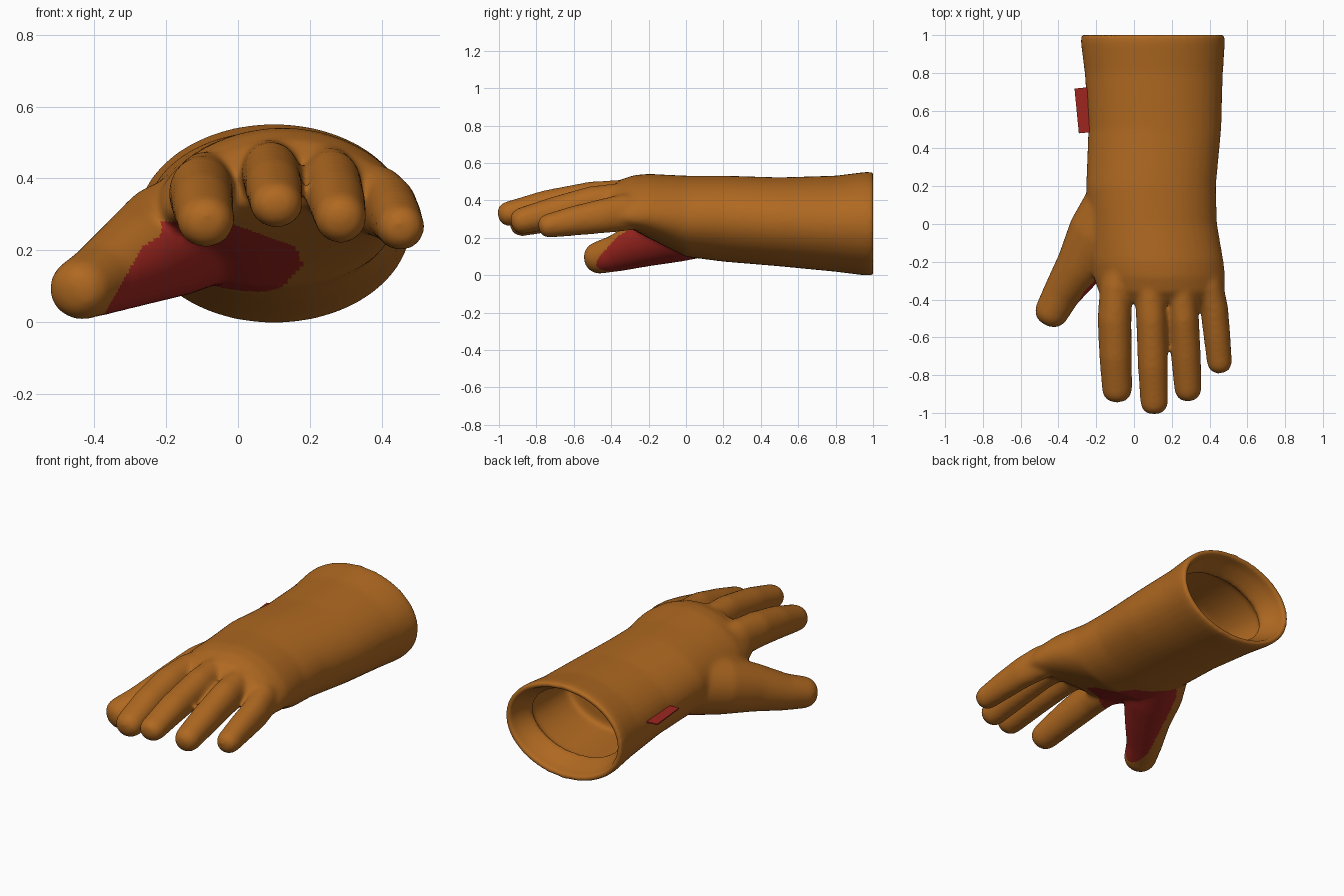
import bpy, bmesh, math
from mathutils import Vector

if "Cube" in bpy.data.objects:
    bpy.data.objects.remove(bpy.data.objects["Cube"])


def material(name, rgb):
    m = bpy.data.materials.new(name)
    m.use_nodes = True
    m.diffuse_color = (*rgb, 1)
    m.node_tree.nodes["Principled BSDF"].inputs["Base Color"].default_value = (*rgb, 1)
    return m


leather = material("tan leather", (0.43, 0.14, 0.015))
red = material("red patch", (0.34, 0.019, 0.014))
SIDES = 40
bm = bmesh.new()


def loft(rings):
    """Closed skin over a list of rings; each ring is (centre, side, up, arch)."""
    loops = []
    for c, side, up, arch in rings:
        loop = []
        for i in range(SIDES):
            a = math.tau * i / SIDES
            p = c + side * math.cos(a) + up * math.sin(a)
            p.z -= arch * math.cos(a) ** 2
            loop.append(bm.verts.new(p))
        loops.append(loop)
    faces = [bm.faces.new(loops[0]), bm.faces.new(loops[-1])]
    for a, b in zip(loops, loops[1:]):
        for i in range(SIDES):
            j = (i + 1) % SIDES
            faces.append(bm.faces.new((a[i], a[j], b[j], b[i])))
    bmesh.ops.recalc_face_normals(bm, faces=faces)


def digit(path):
    """Tapered tube through (x, y, z, width, height) points with a blunt rounded tip."""
    pts = [Vector(p[:3]) for p in path]
    rings = []
    for i, p in enumerate(path):
        d = (pts[min(i + 1, len(pts) - 1)] - pts[max(i - 1, 0)]).normalized()
        side = d.cross(Vector((0, 0, 1))).normalized()
        up = side.cross(d)
        rings.append((pts[i], side * p[3], up * p[4], 0))
    c, side, up, _ = rings[-1]
    for k in range(1, 8):
        a = k * math.pi / 15
        s = math.cos(a) ** 0.7
        rings.append((c + d * math.sin(a) * path[-1][4], side * s, up * s, 0))
    loft(rings)


# Palm and cuff: y, centre x, centre z, half width, half height, arch
body = [
    (-0.415, 0.15, 0.395, 0.29, 0.06, 0.07),
    (-0.36, 0.145, 0.40, 0.335, 0.108, 0.085),
    (-0.28, 0.135, 0.388, 0.35, 0.147, 0.075),
    (-0.2, 0.125, 0.37, 0.35, 0.172, 0.05),
    (0.0, 0.10, 0.315, 0.34, 0.217, 0.015),
    (0.2, 0.09, 0.302, 0.344, 0.23, 0),
    (0.5, 0.11, 0.285, 0.352, 0.238, 0),
    (0.8, 0.105, 0.275, 0.366, 0.257, 0),
    (0.96, 0.10, 0.275, 0.382, 0.277, 0),
    (1.004, 0.10, 0.275, 0.381, 0.276, 0),
]


def section(r, inset=0.0, y=None):
    ry, x, z, w, h, arch = r
    centre = Vector((x, ry if y is None else y, z))
    return (centre, Vector((w - inset, 0, 0)), Vector((0, 0, h - inset)), arch)


# The cuff folds back inside into a thick hem, with a wider hollow beyond it
outer = [section(r) for r in body]
lining = [section(body[-1], 0.03), section(body[-2], 0.04),
          section(body[-3], 0.07, 0.86), section(body[-3], 0.07, 0.845),
          section(body[-3], 0.04, 0.84), section(body[-4], 0.04)]
loft(outer + lining)

# Fingers and thumb
digit([(-0.07, -0.18, 0.37, 0.07, 0.10), (-0.095, -0.33, 0.365, 0.085, 0.11),
       (-0.103, -0.5, 0.36, 0.09, 0.10), (-0.098, -0.7, 0.325, 0.086, 0.09),
       (-0.09, -0.87, 0.283, 0.08, 0.074)])
digit([(0.08, -0.18, 0.41, 0.07, 0.08), (0.085, -0.33, 0.415, 0.08, 0.095),
       (0.092, -0.5, 0.41, 0.081, 0.092), (0.10, -0.75, 0.372, 0.08, 0.082),
       (0.107, -0.94, 0.33, 0.074, 0.067)])
digit([(0.22, -0.18, 0.39, 0.07, 0.08), (0.25, -0.33, 0.395, 0.078, 0.10),
       (0.264, -0.5, 0.38, 0.08, 0.097), (0.275, -0.7, 0.335, 0.079, 0.085),
       (0.285, -0.865, 0.293, 0.073, 0.073)])
digit([(0.34, -0.15, 0.35, 0.07, 0.08), (0.395, -0.33, 0.335, 0.078, 0.10),
       (0.425, -0.45, 0.315, 0.074, 0.092), (0.44, -0.6, 0.29, 0.071, 0.08),
       (0.452, -0.725, 0.266, 0.067, 0.066)])
digit([(-0.04, 0.27, 0.29, 0.12, 0.13), (-0.10, 0.10, 0.265, 0.165, 0.165),
       (-0.19, -0.06, 0.228, 0.165, 0.16), (-0.29, -0.23, 0.172, 0.128, 0.13),
       (-0.385, -0.37, 0.118, 0.10, 0.10), (-0.43, -0.455, 0.096, 0.092, 0.088)])

# Fuse everything into one smooth skin
mesh = bpy.data.meshes.new("glove")
bm.to_mesh(mesh)
bm.free()
glove = bpy.data.objects.new("glove", mesh)
bpy.context.collection.objects.link(glove)
fuse = glove.modifiers.new("fuse", "REMESH")
fuse.mode = "VOXEL"
fuse.voxel_size = 0.011
soften = glove.modifiers.new("soften", "SMOOTH")
soften.factor = 0.5
soften.iterations = 20
bpy.context.view_layer.update()
graph = bpy.context.evaluated_depsgraph_get()
skin = bpy.data.meshes.new_from_object(glove.evaluated_get(graph))
glove.modifiers.clear()
glove.data = skin
skin.materials.clear()
skin.materials.append(leather)
skin.materials.append(red)

# Red grip patch on the palm side between thumb and first finger
outline = [(-0.43, -0.48), (-0.28, -0.49), (-0.08, -0.38), (0.16, -0.22),
           (0.18, -0.12), (0.08, 0.1), (-0.14, 0.2), (-0.2, 0.13)]
facing = Vector((0.45, -0.4, -0.8)).normalized()


def in_patch(p):
    return all((bx - ax) * (p.y - ay) - (by - ay) * (p.x - ax) > 0
               for (ax, ay), (bx, by) in zip(outline, outline[1:] + outline[:1]))


for f in skin.polygons:
    f.use_smooth = True
    c = f.center
    below_tip_line = c.z < min(0.28, 1.77 * c.x + 0.68)
    grip = below_tip_line and f.normal.dot(facing) > 0.12 and in_patch(c)
    f.material_index = 1 if grip else 0

# Small tag sewn into the cuff seam
bm = bmesh.new()
corners = [(-0.315, 0.717), (-0.292, 0.48), (-0.22, 0.487), (-0.243, 0.724)]
face = bm.faces.new([bm.verts.new((x, y, 0.318)) for x, y in corners])
top = bmesh.ops.extrude_face_region(bm, geom=[face])["geom"]
bmesh.ops.translate(bm, vec=(0, 0, 0.006), verts=[v for v in top if isinstance(v, bmesh.types.BMVert)])
bmesh.ops.recalc_face_normals(bm, faces=bm.faces)
tag_mesh = bpy.data.meshes.new("cuff_tag")
bm.to_mesh(tag_mesh)
bm.free()
tag_mesh.materials.append(red)
bpy.context.collection.objects.link(bpy.data.objects.new("cuff_tag", tag_mesh))
